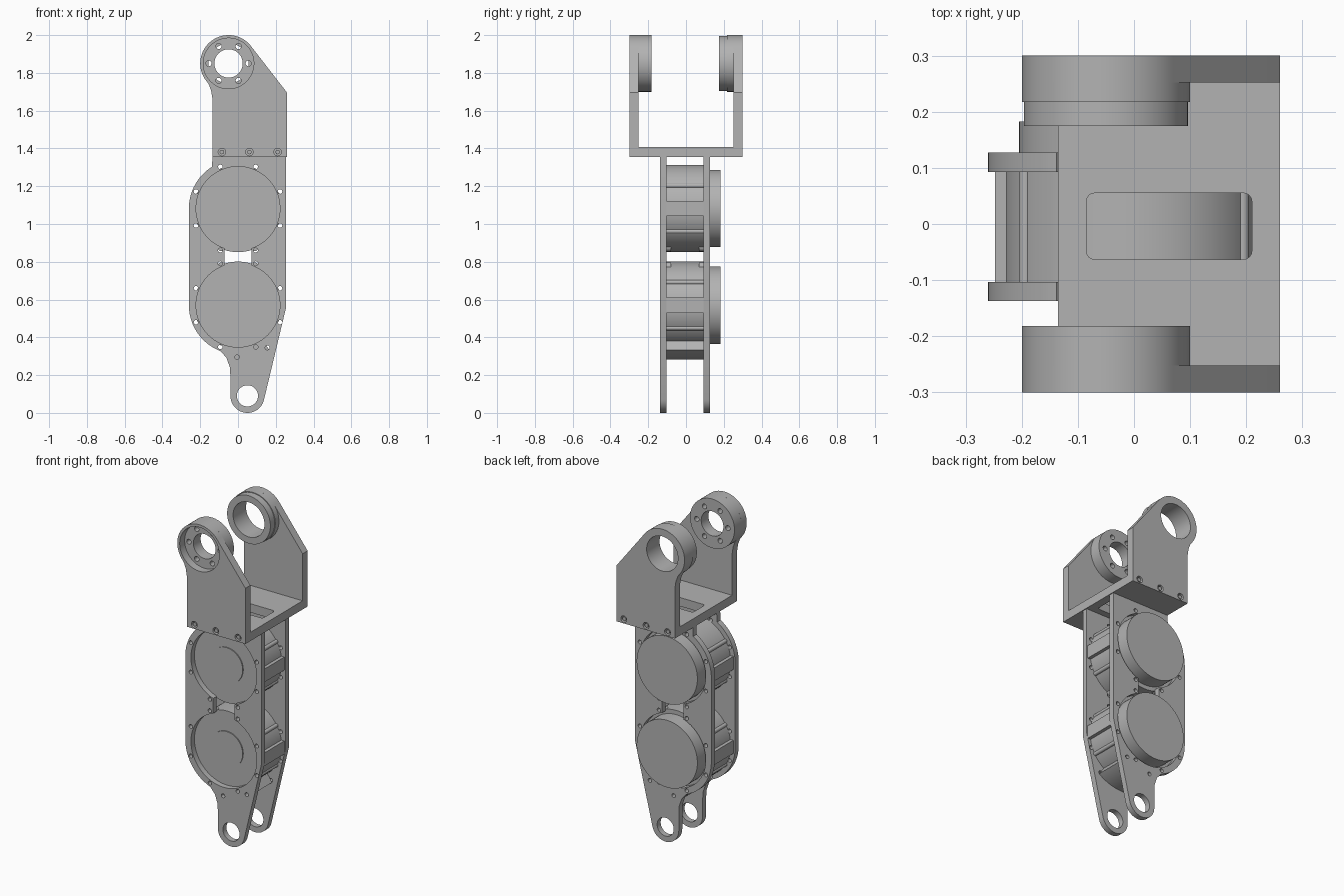
import bpy
from math import cos, sin, radians, pi

cube = bpy.data.objects.get("Cube")
if cube:
    bpy.data.objects.remove(cube, do_unlink=True)

GREY = (0.45, 0.45, 0.45, 1)
grey = bpy.data.materials.new("plain_grey")
grey.use_nodes = True
grey.diffuse_color = GREY
grey.node_tree.nodes["Principled BSDF"].inputs["Base Color"].default_value = GREY


def arc(c, r, a, b, n=32):
    """Points on an arc from angle a to b in degrees."""
    steps = [radians(a + (b - a) * i / n) for i in range(n + 1)]
    return [(c[0] + r * cos(t), c[1] + r * sin(t)) for t in steps]


def circle(c, r, n=48):
    return arc(c, r, 0, 360, n)[:-1]


def rect(x0, x1, y0, y1):
    return [(x0, y0), (x1, y0), (x1, y1), (x0, y1)]


def polar(c, r, a):
    return (c[0] + r * cos(radians(a)), c[1] + r * sin(radians(a)))


def prism(name, loops, lo, hi, axis="y"):
    """Filled outline with holes, extruded from lo to hi along the axis."""
    cu = bpy.data.curves.new(name, "CURVE")
    cu.dimensions = "2D"
    cu.fill_mode = "BOTH"
    cu.extrude = (hi - lo) / 2
    for pts in loops:
        s = cu.splines.new("POLY")
        s.points.add(len(pts) - 1)
        for p, (u, v) in zip(s.points, pts):
            p.co = (u, v, 0, 1)
        s.use_cyclic_u = True
    ob = bpy.data.objects.new(name, cu)
    bpy.context.collection.objects.link(ob)
    mid = (lo + hi) / 2
    if axis == "y":
        ob.rotation_euler.x = pi / 2
        ob.location.y = mid
    else:
        ob.location.z = mid
    bpy.ops.object.select_all(action="DESELECT")
    ob.select_set(True)
    bpy.context.view_layer.objects.active = ob
    bpy.ops.object.convert(target="MESH")
    ob = bpy.context.object
    ob.data.materials.clear()
    ob.data.materials.append(grey)
    bpy.ops.object.shade_smooth_by_angle(angle=radians(30))
    return ob


UPPER, LOWER = (0, 1.082), (0, 0.57)
PIVOT, EYE = (-0.05, 1.85), (0.05, 0.09)
INNER_FRONT, INNER_BACK = -0.103, 0.093

# Link plates: outline, joined motor openings, eye and screw holes
link = [(-0.135, 1.355), (0.255, 1.355), (0.255, 0.56)]
link += arc(EYE, 0.09, -12, -180, 24)
link += [(-0.04, 0.19), (-0.043, 0.24), (-0.06, 0.29), (-0.09, 0.325)]
link += arc(LOWER, 0.26, 238, 180, 16) + arc(UPPER, 0.26, 180, 122, 16)
opening = arc(UPPER, 0.222, -71, 251, 64) + arc(LOWER, 0.222, 109, 431, 64)
screw_angles = [s * a for s in (1, -1) for a in (22, 67, 113, 158)]
holes = [circle(polar(c, 0.24, a), 0.012, 16)
         for c in (UPPER, LOWER) for a in screw_angles]
holes += [circle(p, 0.012, 16) for p in ((-0.005, 0.295), (0.155, 0.345))]
link_loops = [link, opening, circle(EYE, 0.056)] + holes
prism("front_link_plate", link_loops, -0.137, INNER_FRONT)
prism("back_link_plate", link_loops, INNER_BACK, 0.127)

# Motors, with hub, rear cap, side blocks, ribs and screw lugs
for label, c in (("upper", UPPER), ("lower", LOWER)):
    prism(label + "_motor_body", [circle(c, 0.231, 72)], INNER_FRONT, INNER_BACK)
    prism(label + "_motor_hub", [circle(c, 0.108)], -0.109, INNER_FRONT)
    prism(label + "_motor_cap", [circle(c, 0.205, 72)], INNER_BACK, 0.183)
    for side, s in (("left", 1), ("right", -1)):
        x0, x1 = sorted((s * 0.2, s * 0.248))
        prism(f"{label}_{side}_side_block",
              [rect(x0, x1, c[1] - 0.04, c[1] + 0.04)], INNER_FRONT, INNER_BACK)
        for a in (32, -32):
            t = a if s > 0 else 180 - a
            prism(f"{label}_{side}_rib", [circle(polar(c, 0.228, t), 0.012, 16)],
                  INNER_FRONT, INNER_BACK)
    z_sign = -1 if c is UPPER else 1
    for a in (67, 113):
        p = polar(c, 0.222, a * z_sign)
        prism(label + "_front_lug", [circle(p, 0.022, 20)], INNER_FRONT + 0.001, -0.08)
        prism(label + "_back_lug", [circle(p, 0.022, 20)], 0.07, INNER_BACK - 0.001)

# Curved wall between the plates under the lower motor
prism("bottom_wall", [arc(LOWER, 0.288, 258, 305) + arc(LOWER, 0.225, 305, 258)],
      INNER_FRONT, INNER_BACK)

# Fork bracket: floor with window, and two cheeks
window = []
for x, y, a in ((0.195, 0.04, 0), (-0.07, 0.04, 90), (-0.07, -0.048, 180), (0.195, -0.048, 270)):
    window += arc((x, y), 0.015, a, a + 90, 6)
prism("bracket_floor", [rect(-0.135, 0.26, -0.252, 0.252), window], 1.355, 1.408, "z")
cheek = [(-0.135, 1.355), (0.26, 1.355), (0.26, 1.695)]
cheek += arc(PIVOT, 0.15, 37, 215, 48)
cheek += [(-0.155, 1.74), (-0.142, 1.705), (-0.135, 1.66)]
bolts = [(x, 1.381) for x in (-0.085, 0.06, 0.21)]
bolt_holes = [circle(p, 0.02, 20) for p in bolts]
prism("front_cheek", [cheek, circle(PIVOT, 0.134)] + bolt_holes, -0.3, -0.252)
prism("back_cheek", [cheek, circle(PIVOT, 0.106)] + bolt_holes, 0.252, 0.3)
for p in bolts:
    prism("front_bolt", [circle(p, 0.012, 16)], -0.296, -0.25)
    prism("back_bolt", [circle(p, 0.012, 16)], 0.25, 0.296)

# Pivot bosses
boss_screws = [circle(polar(PIVOT, 0.105, 60 * i), 0.015, 16) for i in range(6)]
prism("front_boss", [circle(PIVOT, 0.15, 72), circle(PIVOT, 0.075)] + boss_screws,
      -0.252, -0.182)
prism("back_boss", [circle(PIVOT, 0.15, 72), circle(PIVOT, 0.106)], 0.217, 0.252)
prism("back_boss_step", [circle(PIVOT, 0.146, 72), circle(PIVOT, 0.106)], 0.175, 0.217)
